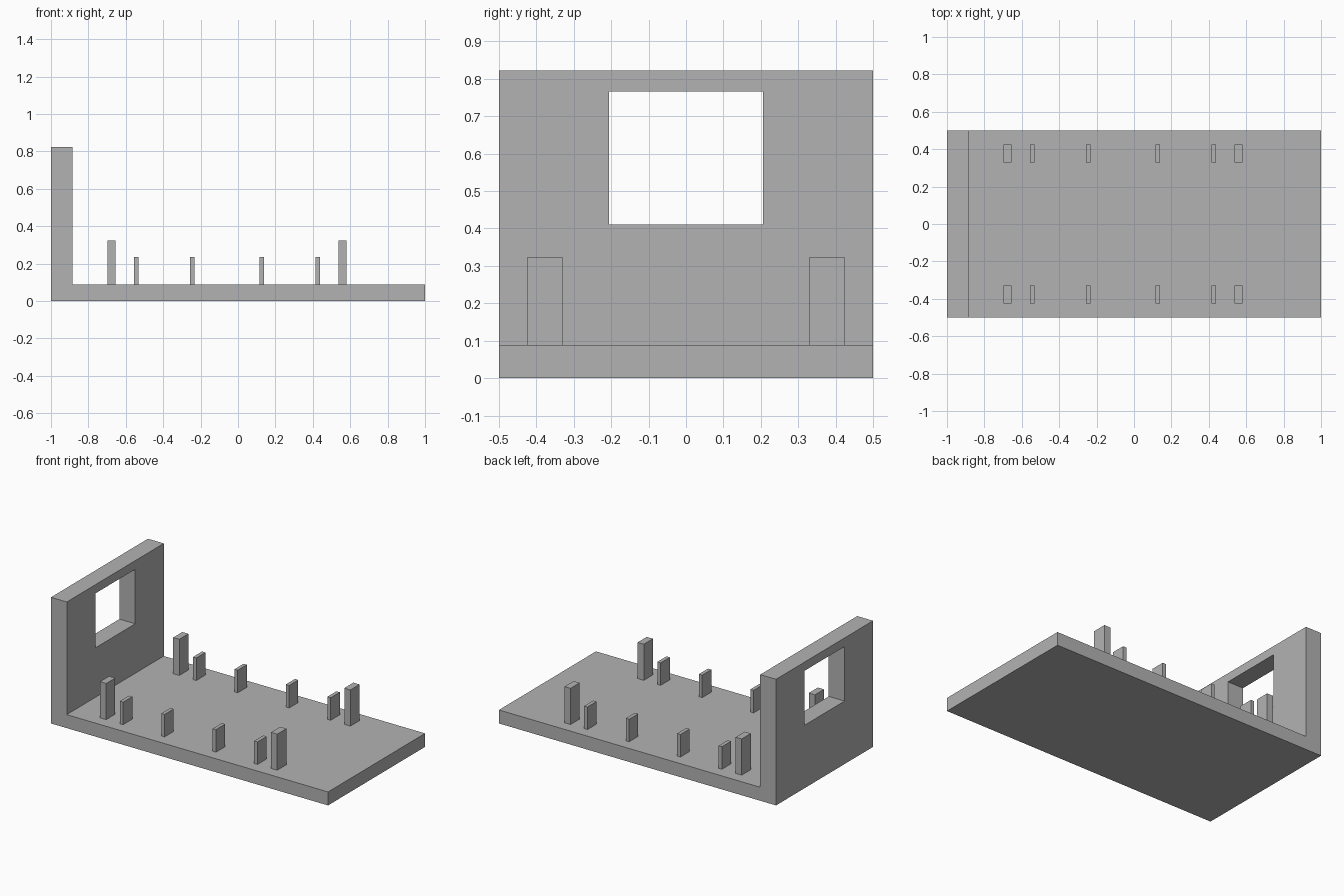
import bpy
import bmesh
from mathutils import Vector

if "Cube" in bpy.data.objects:
    bpy.data.objects.remove(bpy.data.objects["Cube"], do_unlink=True)

grey = bpy.data.materials.new("plain grey")
grey.use_nodes = True
grey.diffuse_color = (0.45, 0.45, 0.45, 1)
grey.node_tree.nodes["Principled BSDF"].inputs["Base Color"].default_value = grey.diffuse_color


def add_object(name, bm):
    bmesh.ops.recalc_face_normals(bm, faces=bm.faces)
    mesh = bpy.data.meshes.new(name)
    bm.to_mesh(mesh)
    bm.free()
    mesh.materials.append(grey)
    obj = bpy.data.objects.new(name, mesh)
    bpy.context.collection.objects.link(obj)
    return obj


def add_box(name, low, high):
    low, high = Vector(low), Vector(high)
    bm = bmesh.new()
    bmesh.ops.create_cube(bm, size=1)
    bmesh.ops.scale(bm, vec=high - low, verts=bm.verts)
    bmesh.ops.translate(bm, vec=(low + high) / 2, verts=bm.verts)
    return add_object(name, bm)


FLOOR, WALL_TOP, WALL_X = 0.088, 0.823, -0.886

# Floor slab and end wall: one L-shaped profile extruded across the width
profile = [(-1, 0), (1, 0), (1, FLOOR), (WALL_X, FLOOR), (WALL_X, WALL_TOP), (-1, WALL_TOP)]
bm = bmesh.new()
side = bm.faces.new([bm.verts.new((x, -0.5, z)) for x, z in profile])
extruded = bmesh.ops.extrude_face_region(bm, geom=[side], use_keep_orig=True)
new_verts = [g for g in extruded["geom"] if isinstance(g, bmesh.types.BMVert)]
bmesh.ops.translate(bm, vec=(0, 1, 0), verts=new_verts)
base = add_object("floor_and_end_wall", bm)

# Window opening through the end wall
cutter = add_box("window_cutter", (-1.1, -0.206, 0.411), (-0.8, 0.206, 0.766))
cutter.hide_render = True
cut = base.modifiers.new("window", "BOOLEAN")
cut.operation = "DIFFERENCE"
cut.solver = "EXACT"
cut.object = cutter
bpy.context.view_layer.objects.active = base
bpy.ops.object.modifier_apply(modifier=cut.name)
bpy.data.objects.remove(cutter, do_unlink=True)

# Two mirrored rows of posts: tall at the ends, short between
TALL, SHORT = (0.044, 0.324), (0.024, 0.235)
posts = [(-0.677, TALL), (-0.544, SHORT), (-0.245, SHORT),
         (0.126, SHORT), (0.426, SHORT), (0.558, TALL)]
for row, sign in (("front", -1), ("back", 1)):
    y_near, y_far = sorted((sign * 0.33, sign * 0.424))
    for i, (x, (width, top)) in enumerate(posts, 1):
        add_box(f"{row}_post_{i}", (x - width / 2, y_near, FLOOR), (x + width / 2, y_far, top))
